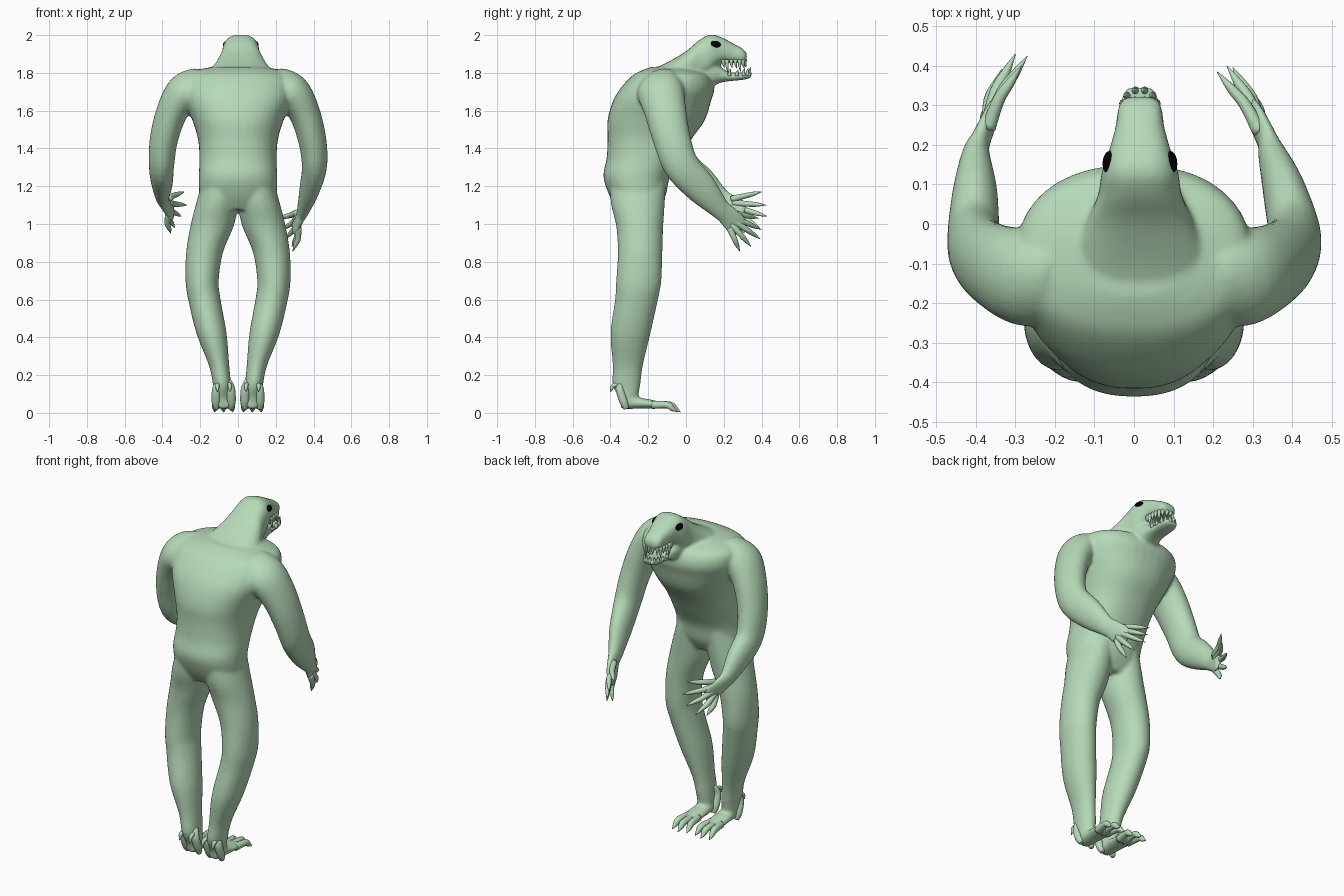
import bpy, bmesh, math
from mathutils import Vector


def material(name, rgb):
    m = bpy.data.materials.new(name)
    m.diffuse_color = (*rgb, 1)
    return m


SKIN = material("pale green skin", (0.47, 0.70, 0.48))
BLACK = material("black", (0.0, 0.0, 0.0))
X, Y, Z = Vector((1, 0, 0)), Vector((0, 1, 0)), Vector((0, 0, 1))


def tube(bm, secs, axis=None, n=24, power=2.0, steps=5):
    """Loft through sections (x, y, z, radius a, radius b), smoothly interpolated."""
    pts = []
    for i in range(len(secs) - 1):
        p0, p1 = secs[max(i - 1, 0)], secs[i]
        p2, p3 = secs[i + 1], secs[min(i + 2, len(secs) - 1)]
        for k in range(steps):
            t = k / steps
            pts.append([0.5 * (2*b + (c - a)*t + (2*a - 5*b + 4*c - d)*t*t
                               + (3*b - a - 3*c + d)*t**3)
                        for a, b, c, d in zip(p0, p1, p2, p3)])
    pts.append(list(secs[-1]))
    rings = []
    for i, p in enumerate(pts):
        q0, q1 = pts[max(i - 1, 0)], pts[min(i + 1, len(pts) - 1)]
        t = axis or (Vector(q1[:3]) - Vector(q0[:3])).normalized()
        side = (X - t * t.x).normalized()
        other = t.cross(side)
        ring = []
        for k in range(n):
            c, s = math.cos(2*math.pi*k/n), math.sin(2*math.pi*k/n)
            u = math.copysign(abs(c) ** (2/power), c) * p[3]
            v = math.copysign(abs(s) ** (2/power), s) * p[4]
            ring.append(bm.verts.new(Vector(p[:3]) + side*u + other*v))
        rings.append(ring)
    for r0, r1 in zip(rings, rings[1:]):
        for k in range(n):
            bm.faces.new((r0[k], r0[(k+1) % n], r1[(k+1) % n], r1[k]))
    bm.faces.new(rings[0][::-1])
    bm.faces.new(rings[-1])


def finish(name, bm, mat):
    bmesh.ops.recalc_face_normals(bm, faces=bm.faces)
    me = bpy.data.meshes.new(name)
    bm.to_mesh(me)
    bm.free()
    me.materials.append(mat)
    for p in me.polygons:
        p.use_smooth = True
    ob = bpy.data.objects.new(name, me)
    bpy.context.collection.objects.link(ob)
    return ob


def flip(secs, s):
    return [(p[0] * s, *p[1:]) for p in secs]


HX = 0.015  # the head sits slightly off centre

# body: torso, head, jaw, legs and arms fused into one skin
bm = bmesh.new()
torso = [(1.075, -.36, -.15, .15), (1.15, -.405, -.108, .20), (1.25, -.437, -.085, .207),
         (1.35, -.42, -.03, .204), (1.45, -.415, .03, .212), (1.55, -.415, .10, .242),
         (1.65, -.387, .132, .285), (1.72, -.345, .15, .30), (1.785, -.285, .125, .285),
         (1.815, -.23, .06, .22), (1.832, -.18, .02, .13)]
tube(bm, [(0, (b + f)/2, z, w, (f - b)/2) for z, b, f, w in torso], Z, 40, 2.3)
head = [(-.2, 1.71, .20, .10), (-.1, 1.74, .185, .115), (0, 1.80, .14, .115),
        (.07, 1.86, .107, .114), (.13, 1.90, .097, .103), (.19, 1.92, .077, .067),
        (.25, 1.904, .061, .052), (.30, 1.89, .054, .038), (.322, 1.885, .034, .02)]
tube(bm, [(HX, *h) for h in head], Y, 32, 2.6)
jaw = [(.06, 1.80, .085, .08), (.14, 1.80, .077, .068), (.185, 1.79, .062, .042),
       (.23, 1.78, .055, .024), (.30, 1.783, .053, .02), (.345, 1.79, .036, .016)]
tube(bm, [(HX, *j) for j in jaw], Y, 24, 2.3)
leg = [(.09, -.255, 1.24, .095, .15), (.11, -.255, 1.11, .112, .143), (.137, -.245, .99, .115, .125),
       (.177, -.243, .85, .098, .118), (.19, -.25, .7, .088, .12), (.178, -.262, .6, .086, .114),
       (.14, -.294, .42, .08, .106), (.1, -.308, .25, .054, .08), (.085, -.315, .15, .048, .074),
       (.08, -.305, .08, .044, .052), (.078, -.30, .035, .038, .045)]
foot = [(.076, -.345, .045, .03, .02), (.076, -.32, .055, .044, .035), (.076, -.25, .052, .05, .03),
        (.076, -.17, .045, .055, .022), (.076, -.13, .04, .05, .017)]
for s in (1, -1):
    tube(bm, flip(leg, s), Z)
    tube(bm, flip(foot, s), Y)
upper_arm = [(.20, -.15, 1.73, .085, .12), (.28, -.135, 1.70, .098, .125),
             (.347, -.11, 1.6, .084, .112), (.392, -.075, 1.45, .075, .1),
             (.405, -.025, 1.31, .067, .094)]
forearm_r = [(.38, .08, 1.19, .054, .085), (.35, .17, 1.09, .036, .058),
             (.337, .21, 1.055, .025, .055), (.31, .265, 1.0, .018, .062), (.295, .30, .975, .014, .045)]
forearm_l = [(-.402, .08, 1.22, .057, .083), (-.40, .17, 1.145, .037, .058),
             (-.388, .21, 1.115, .025, .055), (-.36, .275, 1.075, .018, .062),
             (-.345, .31, 1.06, .014, .045)]
tube(bm, upper_arm + forearm_r)
tube(bm, flip(upper_arm, -1) + forearm_l)
body = finish("body", bm, SKIN)
rm = body.modifiers.new("fuse", 'REMESH')
rm.mode, rm.voxel_size, rm.use_smooth_shade = 'VOXEL', 0.009, True
sm = body.modifiers.new("soften", 'SMOOTH')
sm.factor, sm.iterations = 0.5, 9


def digit(bm, a, m, b, r):
    """Tapering finger or toe ending in a pointed claw."""
    a, m, b = Vector(a), Vector(m), Vector(b)
    tube(bm, [(*a, r, r), (*m, r*.85, r*.85), (*m.lerp(b, .5), r*.65, r*.65), (*b, .001, .001)],
         n=10, steps=4)


# fingers: fanned from each palm, last one is the thumb
hands = {"right": ((.318, .24, 1.02), [(.21, .385, 1.03), (.235, .40, .97), (.25, .395, .92),
                                       (.285, .345, .88), (.29, .285, .855)]),
         "left": ((-.368, .25, 1.09), [(-.285, .40, 1.17), (-.27, .425, 1.10), (-.30, .43, 1.04),
                                       (-.335, .39, .98), (-.355, .31, .95)])}
for side, (palm, tips) in hands.items():
    bm = bmesh.new()
    out = 1 if side == "right" else -1
    for i, tip in enumerate(tips):
        base = Vector(palm) + Vector((0, .008 - abs(i - 2)*.008, .042 - .021*i))
        mid = base.lerp(Vector(tip), .45) + X * out * .012
        digit(bm, base, mid, tip, .018)
    finish(side + "_fingers", bm, SKIN)

# toes and heel spurs
for s, side in ((1, "right"), (-1, "left")):
    bm = bmesh.new()
    for d in (-1, 0, 1):
        y = .015 * (1 - abs(d))
        x = s*.076
        digit(bm, (x + d*.03, -.18, .042), (x + d*.042, -.10 + y, .042),
              (x + d*.048, -.045 + y, .004), .022)
    for d in (-1, 1):
        tube(bm, [(x + d*.022, -.33, .17, .018, .018), (x + d*.036, -.35, .13, .024, .022),
                  (x + d*.04, -.33, .06, .024, .022), (x + d*.038, -.315, .022, .014, .014)],
             n=12, steps=4)
        digit(bm, (x + d*.03, -.35, .15), (x + d*.033, -.385, .145),
              (x + d*.033, -.402, .11), .013)
    finish(side + "_toes", bm, SKIN)

# teeth: long upper fangs along the jaw and short lower teeth around the tip
bm = bmesh.new()
upper = [(.197, .056, 1.83), (.217, .056, 1.80), (.24, .054, 1.825), (.262, .051, 1.825),
         (.284, .046, 1.805), (.302, .036, 1.825), (.312, .013, 1.83)]
lower = [(.23, .05, 1.82), (.27, .05, 1.815), (.305, .044, 1.825), (.325, .033, 1.825),
         (.337, .012, 1.83)]
for s in (1, -1):
    for row, root in ((upper, 1.87), (lower, 1.785)):
        for y, w, tip in row:
            mid = (root + tip) / 2
            tube(bm, [(HX + s*w*.95, y, root, .011, .011), (HX + s*w, y, mid, .008, .008),
                      (HX + s*w, y + .006, tip, .001, .001)], n=8, steps=2)
finish("teeth", bm, SKIN)

# eyes: flattened ovals set into the sides of the skull
for s, side in ((1, "right"), (-1, "left")):
    bm = bmesh.new()
    bmesh.ops.create_uvsphere(bm, u_segments=20, v_segments=12, radius=1)
    eye = finish(side + "_eye", bm, BLACK)
    eye.scale = (.013, .028, .018)
    eye.location = (HX + s*.08, .157, 1.952)
    eye.rotation_euler = (-.2, -s*.5, s*.2)
